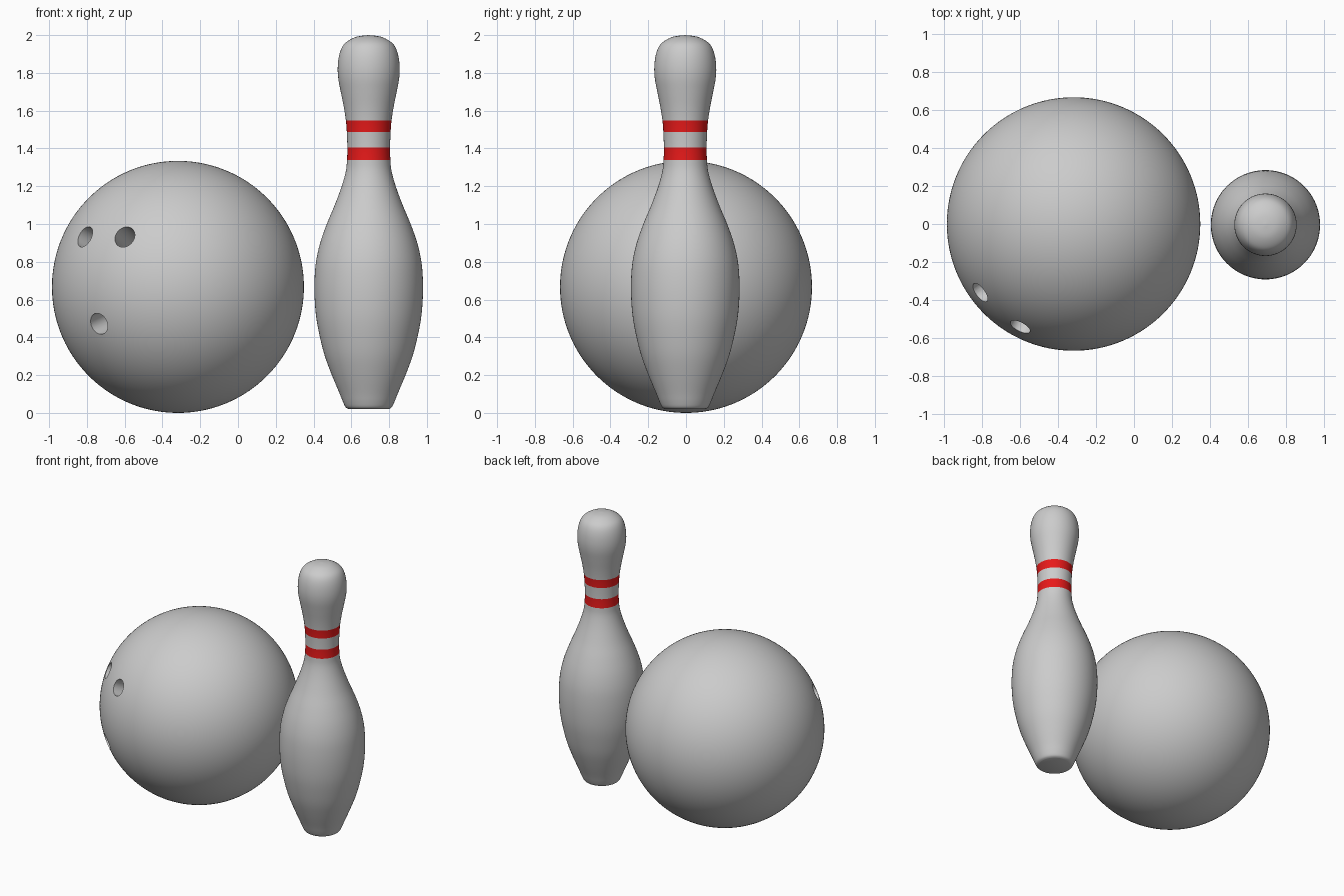
import bpy, bmesh
from math import sin, cos, tau, radians
from mathutils import Vector

if "Cube" in bpy.data.objects:
    bpy.data.objects.remove(bpy.data.objects["Cube"])

BALL_C = Vector((-0.318, 0, 0.667))
BALL_R = 0.667
PIN_X, PIN_Y = 0.692, -0.004
BANDS = [(1.338, 1.404), (1.488, 1.549)]


def smooth(obj, angle=40):
    bpy.ops.object.select_all(action='DESELECT')
    obj.select_set(True)
    bpy.context.view_layer.objects.active = obj
    bpy.ops.object.shade_smooth_by_angle(angle=radians(angle))


def catmull(pts, steps):
    """Smooth curve through all points; every point stays on the result."""
    p = [Vector(q) for q in pts]
    p = [p[0]] + p + [p[-1]]
    out = []
    for a, b, c, d in zip(p, p[1:], p[2:], p[3:]):
        for i in range(steps):
            t = i / steps
            out.append(0.5 * (2 * b + (c - a) * t + (2 * a - 5 * b + 4 * c - d) * t**2
                              + (3 * b - a - 3 * c + d) * t**3))
    return out + [p[-1]]


def lathe(name, profile, segs):
    """Revolve an (r, z) profile with a pole at each end."""
    bm = bmesh.new()
    rings = [[bm.verts.new((r * cos(tau * i / segs), r * sin(tau * i / segs), z))
              for i in range(segs)] for r, z in profile[1:-1]]
    low = bm.verts.new((0, 0, profile[0][1]))
    high = bm.verts.new((0, 0, profile[-1][1]))
    for i in range(segs):
        j = (i + 1) % segs
        bm.faces.new((low, rings[0][j], rings[0][i]))
        bm.faces.new((high, rings[-1][i], rings[-1][j]))
        for a, b in zip(rings, rings[1:]):
            bm.faces.new((a[i], a[j], b[j], b[i]))
    mesh = bpy.data.meshes.new(name)
    bm.to_mesh(mesh)
    bm.free()
    obj = bpy.data.objects.new(name, mesh)
    bpy.context.collection.objects.link(obj)
    return obj


# Ball
bpy.ops.mesh.primitive_ico_sphere_add(subdivisions=6, radius=BALL_R, location=BALL_C)
ball = bpy.context.object
ball.name = "bowling_ball"

# Finger holes: offsets from the ball centre in the front view, drilled radially
for x, z in [(-0.493, 0.266), (-0.282, 0.265), (-0.419, -0.196)]:
    d = Vector((x, -(BALL_R**2 - x * x - z * z) ** 0.5, z)).normalized()
    bpy.ops.mesh.primitive_cylinder_add(
        vertices=48, radius=0.058, depth=0.4, location=BALL_C + d * (BALL_R - 0.1),
        rotation=d.to_track_quat('Z', 'Y').to_euler())
    cutter = bpy.context.object
    cutter.name = "hole_cutter"
    cutter.hide_render = True
    mod = ball.modifiers.new("finger_hole", 'BOOLEAN')
    mod.operation, mod.solver, mod.object = 'DIFFERENCE', 'EXACT', cutter
    bpy.context.view_layer.objects.active = ball
    bpy.ops.object.modifier_apply(modifier=mod.name)
    bpy.data.objects.remove(cutter)
smooth(ball)

# Pin: flat base, then a smooth silhouette up to the rounded head
side = [(0.105, 0.02), (0.122, 0.030), (0.137, 0.060), (0.155, 0.105), (0.195, 0.20),
        (0.232, 0.30), (0.258, 0.40), (0.277, 0.50), (0.286, 0.60), (0.287, 0.70),
        (0.279, 0.80), (0.257, 0.90), (0.222, 1.00), (0.180, 1.10), (0.143, 1.20),
        (0.121, 1.28), (0.115, 1.338), (0.113, 1.404), (0.116, 1.488), (0.121, 1.549),
        (0.132, 1.62), (0.148, 1.70), (0.161, 1.77), (0.164, 1.83), (0.157, 1.89),
        (0.140, 1.938), (0.112, 1.968), (0.062, 1.992), (0.0, 2.0)]
pin = lathe("bowling_pin", [(0, 0.02)] + [tuple(p) for p in catmull(side, 4)], 96)
pin.location = (PIN_X, PIN_Y, 0)

# Red neck bands
red = bpy.data.materials.new("red_band")
red.diffuse_color = (0.8, 0.01, 0.01, 1)
red.use_nodes = True
red.node_tree.nodes["Principled BSDF"].inputs["Base Color"].default_value = red.diffuse_color
pin.data.materials.append(None)
pin.data.materials.append(red)
for f in pin.data.polygons:
    if any(a < f.center.z < b for a, b in BANDS):
        f.material_index = 1
smooth(pin)
